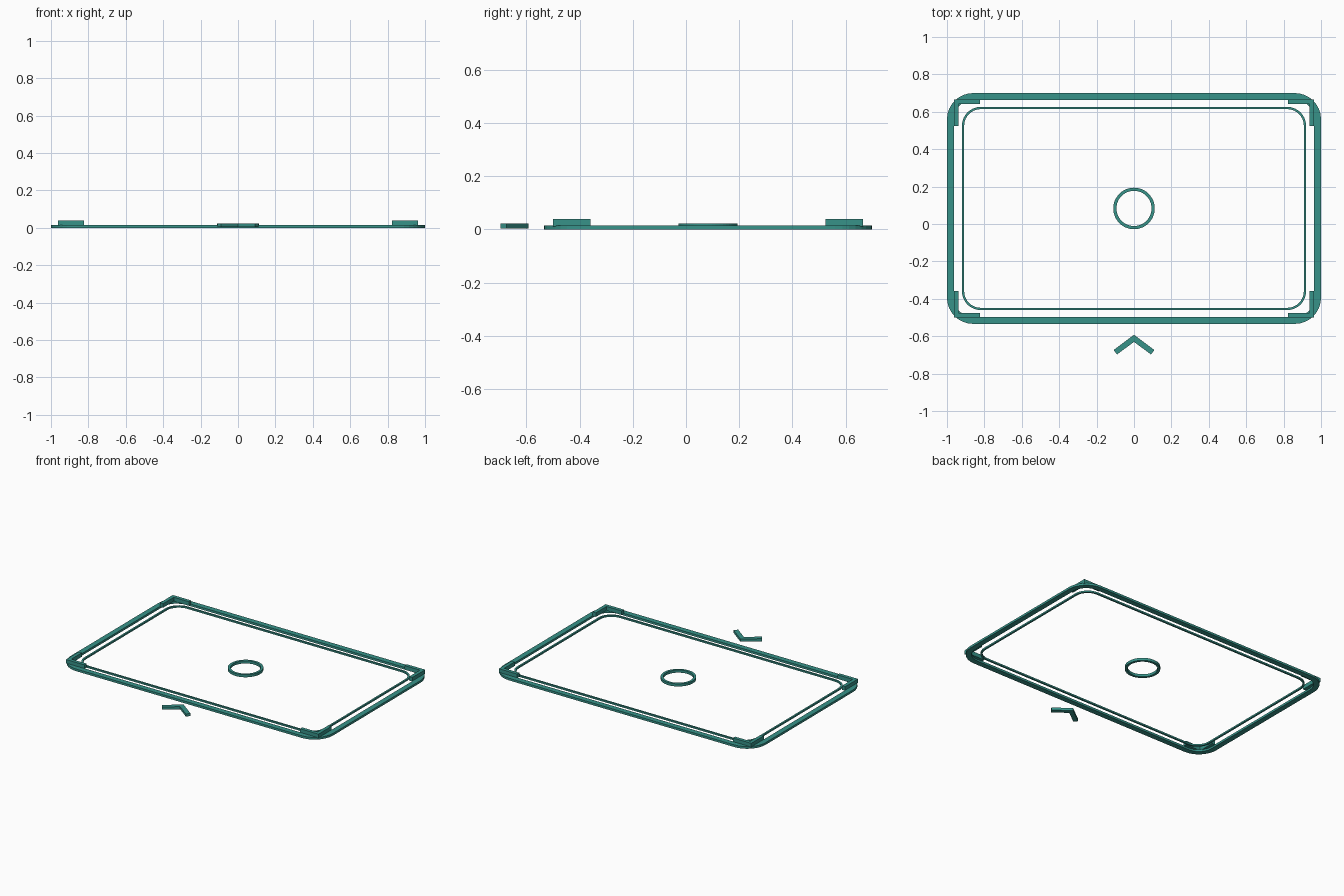
import bpy
import bmesh
from math import cos, sin, pi

if "Cube" in bpy.data.objects:
    bpy.data.objects.remove(bpy.data.objects["Cube"])

teal = bpy.data.materials.new("teal")
teal.use_nodes = True
colour = (0.038, 0.29, 0.25, 1)
teal.diffuse_color = colour
teal.node_tree.nodes["Principled BSDF"].inputs["Base Color"].default_value = colour

CENTRE_Y = 0.083


def finish(name, bm):
    bmesh.ops.recalc_face_normals(bm, faces=bm.faces)
    mesh = bpy.data.meshes.new(name)
    bm.to_mesh(mesh)
    bm.free()
    mesh.materials.append(teal)
    obj = bpy.data.objects.new(name, mesh)
    bpy.context.collection.objects.link(obj)
    return obj


def rounded_outline(half_x, half_y, radius, steps):
    """Rounded rectangle; a circle when the radius fills it."""
    points = []
    for i, (sx, sy) in enumerate([(1, 1), (-1, 1), (-1, -1), (1, -1)]):
        for k in range(steps):
            a = (i + k / (steps - 1)) * pi / 2
            points.append((sx * (half_x - radius) + radius * cos(a),
                           CENTRE_Y + sy * (half_y - radius) + radius * sin(a)))
    return points


def band(name, half_x, half_y, radius, width, z0, z1, steps):
    """Closed flat loop with a rectangular section."""
    outer = rounded_outline(half_x, half_y, radius, steps)
    inner = rounded_outline(half_x - width, half_y - width, radius - width, steps)
    bm = bmesh.new()
    loops = [[bm.verts.new((x, y, z)) for x, y in outline]
             for outline, z in ((outer, z0), (outer, z1), (inner, z1), (inner, z0))]
    n = len(outer)
    for j in range(4):
        a, b = loops[j], loops[(j + 1) % 4]
        for i in range(n):
            k = (i + 1) % n
            bm.faces.new((a[i], a[k], b[k], b[i]))
    bmesh.ops.remove_doubles(bm, verts=bm.verts, dist=0.00001)
    return finish(name, bm)


def prism(name, points, z0, z1):
    """Flat outline raised to a solid."""
    bm = bmesh.new()
    face = bm.faces.new([bm.verts.new((x, y, z0)) for x, y in points])
    raised = bmesh.ops.extrude_face_region(bm, geom=[face])["geom"]
    bmesh.ops.translate(bm, vec=(0, 0, z1 - z0),
                        verts=[v for v in raised if isinstance(v, bmesh.types.BMVert)])
    return finish(name, bm)


# Wide border, thin inner line and central ring
band("outer_frame", 1.0, 0.617, 0.14, 0.037, 0, 0.015, 9)
band("inner_line", 0.92, 0.543, 0.1, 0.012, 0.003, 0.014, 9)
band("centre_ring", 0.111, 0.111, 0.111, 0.017, 0.004, 0.022, 13)

# Raised L brackets in the four corners
outer_x, outer_y, arm, thick = 0.963, 0.582, 0.14, 0.024
for side, sx in (("left", 1), ("right", -1)):
    for end, sy in (("back", 1), ("front", -1)):
        shape = [(0, 0), (arm, 0), (arm, thick), (thick, thick), (thick, arm), (0, arm)]
        prism(f"corner_bracket_{end}_{side}",
              [(sx * (outer_x - u), CENTRE_Y + sy * (outer_y - v)) for u, v in shape],
              0.012, 0.04)

# Chevron pointing at the frame from the front
half = [(0.109, -0.674), (0.091, -0.698)]
prism("front_chevron",
      [(0, -0.592)] + half + [(0, -0.63)] + [(-x, y) for x, y in reversed(half)],
      0.004, 0.022)
